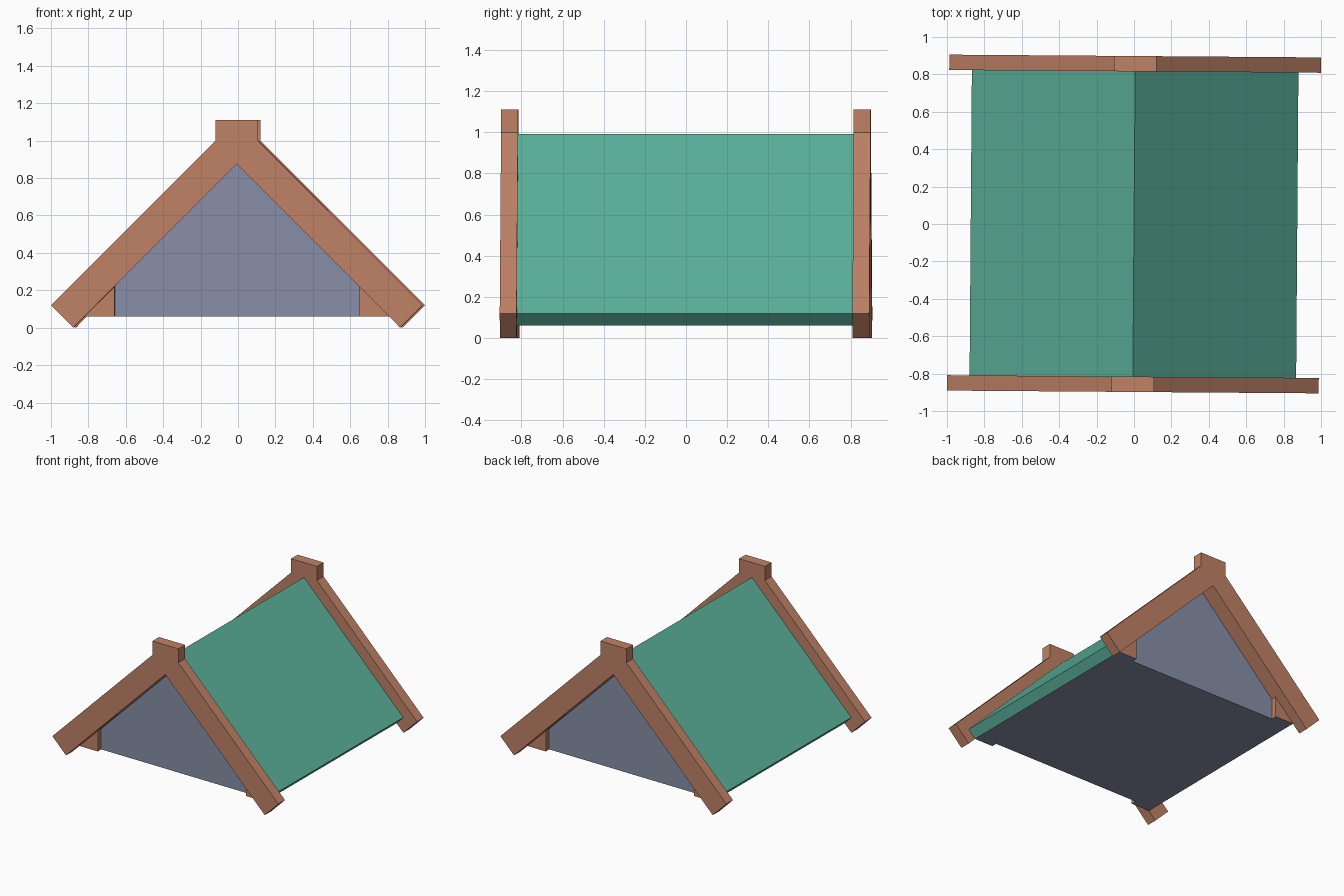
import bpy, bmesh
from mathutils import Matrix

if "Cube" in bpy.data.objects:
    bpy.data.objects.remove(bpy.data.objects["Cube"])

TWIST = Matrix.Rotation(-0.0075, 4, 'Z')  # whole model is turned very slightly


def material(name, rgb):
    m = bpy.data.materials.new(name)
    lin = [((c / 255 + 0.055) / 1.055) ** 2.4 for c in rgb]
    m.diffuse_color = (*lin, 1)
    m.use_nodes = True
    m.node_tree.nodes["Principled BSDF"].inputs["Base Color"].default_value = m.diffuse_color
    return m


wood = material("brown wood", (192, 130, 102))
green = material("green roof", (91, 178, 155))
grey = material("grey wall", (136, 143, 167))


def finish(name, bm, mats):
    bmesh.ops.recalc_face_normals(bm, faces=bm.faces)
    bm.transform(TWIST)
    me = bpy.data.meshes.new(name)
    bm.to_mesh(me)
    bm.free()
    for m in mats:
        me.materials.append(m)
    ob = bpy.data.objects.new(name, me)
    bpy.context.collection.objects.link(ob)


def mirrored(half):
    """Complete a left-half profile with its mirror image."""
    return half + [(-x, z) for x, z in reversed(half) if x != 0]


# Gable beams: chevron with a square block on the peak
chevron = mirrored([(0, 0.876), (-0.874, 0), (-0.994, 0.12), (-0.114, 1.0), (-0.114, 1.11)])
for name, y0, y1 in (("front_gable_beam", -0.898, -0.816), ("back_gable_beam", 0.816, 0.898)):
    bm = bmesh.new()
    a, b = ([bm.verts.new((x, y, z)) for x, z in chevron] for y in (y0, y1))
    n = len(chevron)
    bm.faces.new(a)
    bm.faces.new(b)
    for i in range(n):
        j = (i + 1) % n
        bm.faces.new((a[i], a[j], b[j], b[i]))
    finish(name, bm, [wood])

# Roof body: green slopes and eaves, brown end frames, recessed grey gable walls
outer = mirrored([(-0.815, 0.06), (-0.873, 0.12), (0, 0.993)])
inner = mirrored([(-0.653, 0.06), (-0.653, 0.223), (0, 0.876)])
bm = bmesh.new()


def face(verts, index):
    bm.faces.new(verts).material_index = index


ends = []
for s in (-1, 1):
    o = [bm.verts.new((x, s * 0.816, z)) for x, z in outer]
    f = [bm.verts.new((x, s * 0.816, z)) for x, z in inner]
    w = [bm.verts.new((x, s * 0.773, z)) for x, z in inner]
    face(o + f[::-1], 0)                       # end frame
    for i in range(4):
        face((f[i], f[i + 1], w[i + 1], w[i]), 0)  # recess sides
    face(w, 2)                                 # gable wall
    ends.append((o, f, w))
(o, f, w), (p, g, v) = ends
for i in range(4):
    face((o[i], o[i + 1], p[i + 1], p[i]), 1)  # roof slopes and eaves
# underside, notched at both recesses
face((o[0], f[0], w[0], w[4], f[4], o[4], p[4], g[4], v[4], v[0], g[0], p[0]), 2)
finish("roof_body", bm, [wood, green, grey])
